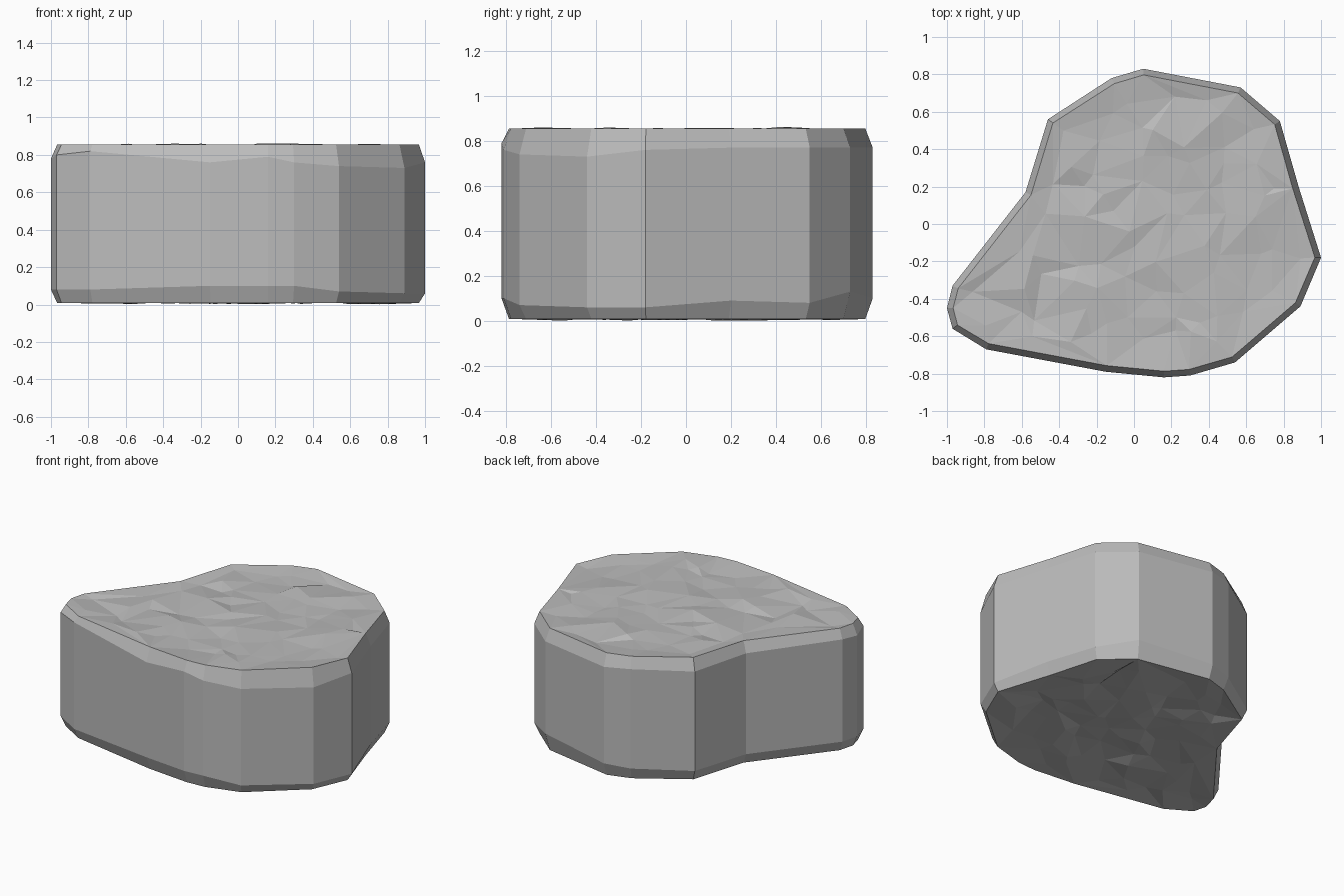
import bpy
import bmesh
import random
from mathutils import Vector
from mathutils.geometry import delaunay_2d_cdt

random.seed(7)
if "Cube" in bpy.data.objects:
    bpy.data.objects.remove(bpy.data.objects["Cube"])

# Plan outline, counter-clockwise: x, y, lower chamfer height, upper chamfer height
OUTLINE = [
    (-1, -.45, .08, .78), (-.97, -.56, .08, .80), (-.79, -.67, .08, .82),
    (-.15, -.79, .10, .76), (.16, -.82, .10, .79), (.30, -.81, .10, .76),
    (.54, -.74, .07, .74), (.89, -.44, .06, .73), (1, -.18, .06, .76),
    (.88, .20, .09, .77), (.78, .55, .08, .77), (.57, .73, .13, .77),
    (.05, .83, .10, .77), (-.12, .78, .09, .78), (-.46, .56, .08, .77),
    (-.58, .17, .08, .78), (-.97, -.33, .08, .79),
]
TOP, BOTTOM, INSET = .855, .008, .033
plan = [Vector(p[:2]) for p in OUTLINE]
count = len(plan)


def inset_ring(distance):
    """Offset every corner inwards along the mean of its two edge normals."""
    ring = []
    for i, p in enumerate(plan):
        a = (p - plan[i - 1]).normalized()
        b = (plan[(i + 1) % count] - p).normalized()
        n = Vector((-a.y - b.y, a.x + b.x)).normalized()
        ring.append(p + n * distance)
    return ring


def is_inside(p, ring):
    hit = False
    for i, b in enumerate(ring):
        a = ring[i - 1]
        if (a.y > p.y) != (b.y > p.y):
            if p.x < a.x + (p.y - a.y) * (b.x - a.x) / (b.y - a.y):
                hit = not hit
    return hit


def rough_cap(bm, rim, ring, height, direction):
    """Fill a rim with irregular, shallowly chipped triangles."""
    core = inset_ring(.10)
    points = list(ring)
    for gx in range(-6, 7):
        for gy in range(-6, 7):
            p = Vector((gx + random.uniform(-.45, .45),
                        gy + random.uniform(-.45, .45))) * .16
            if is_inside(p, core):
                points.append(p)
    edges = [(i, (i + 1) % count) for i in range(count)]
    coords, _, tris, source, _, _ = delaunay_2d_cdt(points, edges, [], 1, 1e-5)
    verts = []
    for co, src in zip(coords, source):
        if src and src[0] < count:
            verts.append(rim[src[0]])
        else:
            relief = random.uniform(-.022, .007)
            verts.append(bm.verts.new((co.x, co.y, height + direction * relief)))
    for tri in tris:
        bm.faces.new([verts[i] for i in tri])


# Stone walls with chamfered upper and lower rims
bm = bmesh.new()
inner = inset_ring(INSET)
rings = [
    [bm.verts.new((p.x, p.y, BOTTOM)) for p in inner],
    [bm.verts.new((p[0], p[1], p[2])) for p in OUTLINE],
    [bm.verts.new((p[0], p[1], p[3])) for p in OUTLINE],
    [bm.verts.new((p.x, p.y, TOP)) for p in inner],
]
for low, high in zip(rings, rings[1:]):
    for i in range(count):
        j = (i + 1) % count
        bm.faces.new((low[i], low[j], high[j], high[i]))

# Chipped upper and lower faces
rough_cap(bm, rings[-1], inner, TOP, 1)
rough_cap(bm, rings[0], inner, BOTTOM, -1)
bmesh.ops.recalc_face_normals(bm, faces=bm.faces)

mesh = bpy.data.meshes.new("stone_slab")
bm.to_mesh(mesh)
bm.free()
slab = bpy.data.objects.new("stone_slab", mesh)
bpy.context.collection.objects.link(slab)

# Plain grey stone
stone = bpy.data.materials.new("grey_stone")
stone.use_nodes = True
grey = (.5, .5, .5, 1)
stone.diffuse_color = grey
stone.node_tree.nodes["Principled BSDF"].inputs["Base Color"].default_value = grey
mesh.materials.append(stone)
